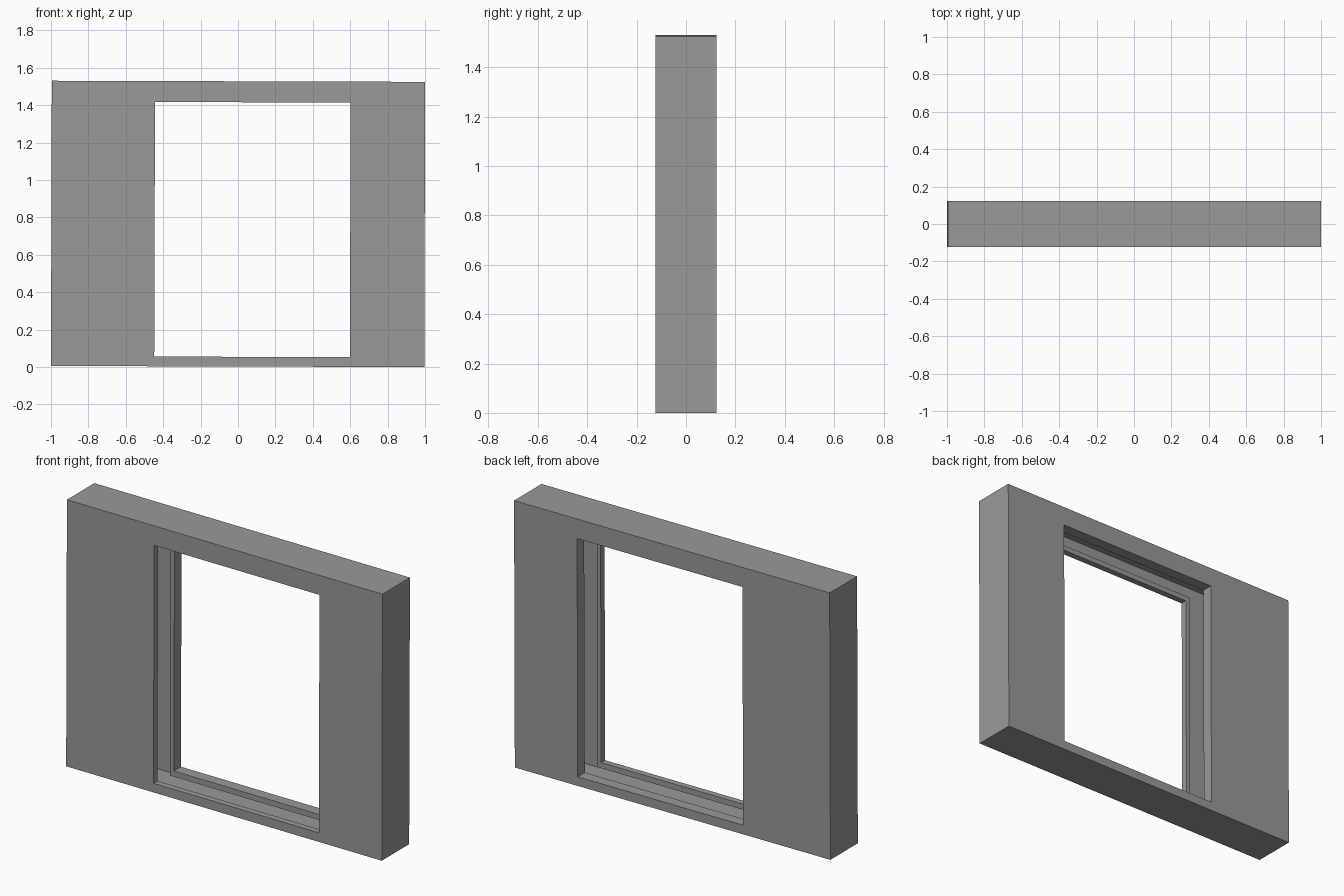
import bpy
import bmesh
from mathutils import Matrix

if "Cube" in bpy.data.objects:
    bpy.data.objects.remove(bpy.data.objects["Cube"], do_unlink=True)

# Single plain grey
grey = bpy.data.materials.new("wall_grey")
grey.use_nodes = True
grey.diffuse_color = (0.32, 0.32, 0.32, 1)
grey.node_tree.nodes["Principled BSDF"].inputs["Base Color"].default_value = grey.diffuse_color

# Rectangles as (left, right, bottom, top)
OUTER = (-0.998, 0.998, 0.0, 1.525)
OPENING = (-0.446, 0.6, 0.052, 1.413)
FLANGE = (OPENING[0] - 0.024, OPENING[1] + 0.024, OPENING[2] - 0.032, OPENING[3] + 0.03)

FRONT, BACK = -0.124, 0.124
FRONT_LIP, BACK_LIP = -0.088, 0.06

# The whole wall leans very slightly sideways
LEAN = Matrix.Translation((-0.002, 0, 0.003)) @ Matrix.Rotation(0.003, 4, "Y")


def sheet(name, sections):
    """Join a chain of rectangles, each given as (rectangle, y), with flat strips."""
    bm = bmesh.new()
    loops = []
    for (left, right, low, high), y in sections:
        corners = ((left, low), (right, low), (right, high), (left, high))
        loops.append([bm.verts.new((x, y, z)) for x, z in corners])
    for a, b in zip(loops, loops[1:]):
        for i in range(4):
            j = (i + 1) % 4
            bm.faces.new((a[i], b[i], b[j], a[j]))
    bm.transform(LEAN)
    mesh = bpy.data.meshes.new(name)
    bm.to_mesh(mesh)
    bm.free()
    mesh.materials.append(grey)
    obj = bpy.data.objects.new(name, mesh)
    bpy.context.collection.objects.link(obj)
    return obj


# Hollow wall with an opening through both faces
sheet("wall_shell", [(OPENING, FRONT), (OUTER, FRONT), (OUTER, BACK), (OPENING, BACK)])

# Linings of the opening, each ending in a narrow flange inside the cavity
sheet("front_lining", [(FLANGE, FRONT_LIP), (OPENING, FRONT_LIP), (OPENING, FRONT)])
sheet("back_lining", [(OPENING, BACK), (OPENING, BACK_LIP), (FLANGE, BACK_LIP)])
